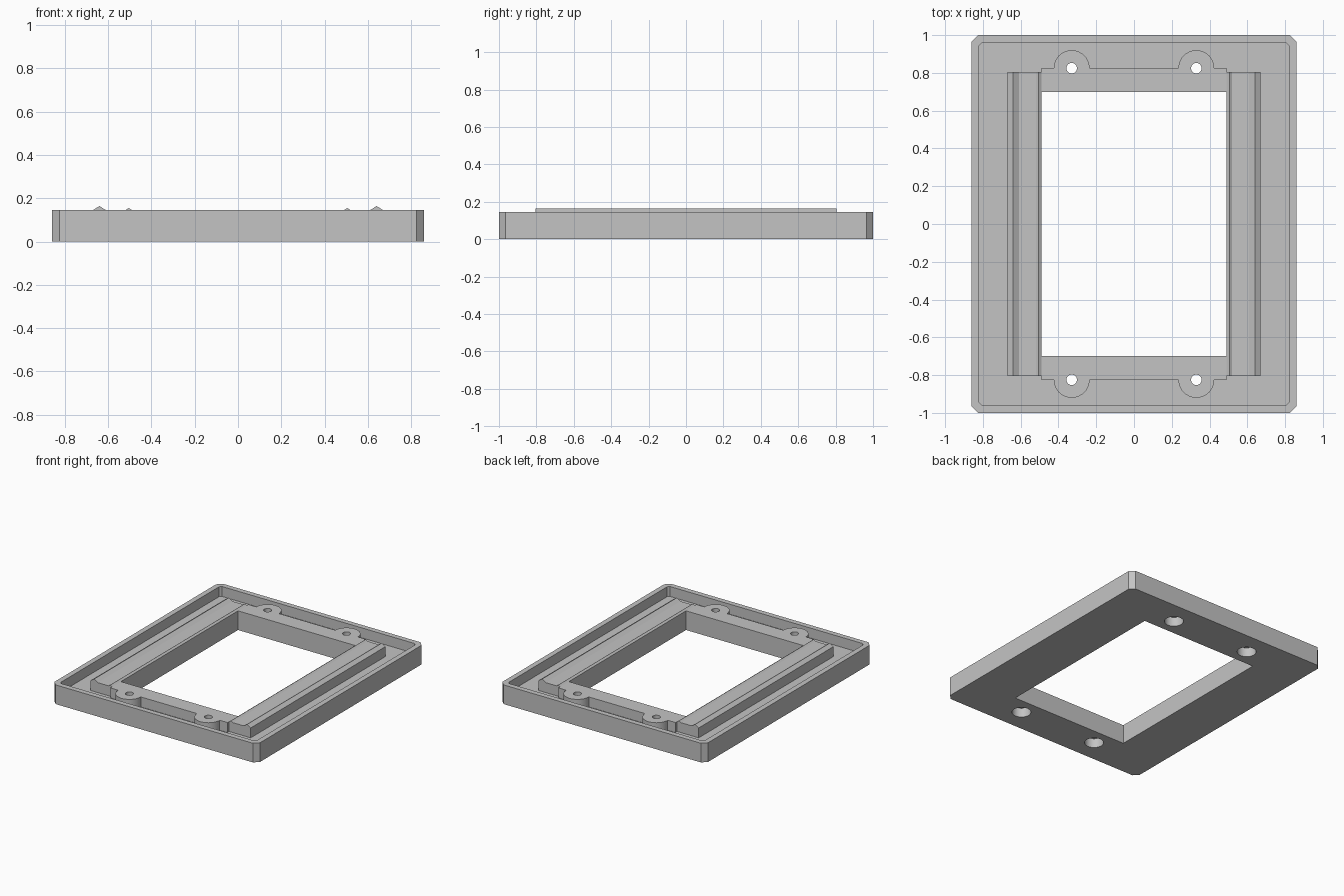
import bpy, bmesh, math
from mathutils import Vector

if "Cube" in bpy.data.objects:
    bpy.data.objects.remove(bpy.data.objects["Cube"])

TOP, FLOOR = 0.145, 0.07        # rim height and recess floor height
OPEN_X, OPEN_Y = 0.49, 0.70     # half size of the central opening
HOLE_X, HOLE_Y = 0.33, 0.825    # screw hole positions

grey = bpy.data.materials.new("plain grey")
grey.use_nodes = True
grey.diffuse_color = (0.55, 0.55, 0.55, 1)
grey.node_tree.nodes["Principled BSDF"].inputs["Base Color"].default_value = grey.diffuse_color


def prism(name, points, direction):
    """Extrude a closed outline of 3D points along a direction."""
    bm = bmesh.new()
    face = bm.faces.new([bm.verts.new(p) for p in points])
    moved = bmesh.ops.extrude_face_region(bm, geom=[face])["geom"]
    bmesh.ops.translate(bm, vec=Vector(direction),
                        verts=[v for v in moved if isinstance(v, bmesh.types.BMVert)])
    bmesh.ops.recalc_face_normals(bm, faces=bm.faces[:])
    mesh = bpy.data.meshes.new(name)
    bm.to_mesh(mesh)
    bm.free()
    mesh.materials.append(grey)
    obj = bpy.data.objects.new(name, mesh)
    bpy.context.collection.objects.link(obj)
    return obj


def plate(name, hx, hy, c, z0, z1):
    """Rectangular block with chamfered vertical corners."""
    pts = []
    for sx, sy in ((1, 1), (-1, 1), (-1, -1), (1, -1)):
        pair = [(sx * hx, sy * (hy - c), z0), (sx * (hx - c), sy * hy, z0)]
        if c == 0:
            pair = pair[:1]
        pts += pair if sx == sy else pair[::-1]
    return prism(name, pts, (0, 0, z1 - z0))


def cylinder(name, x, y, r, z0, z1, n=40):
    ring = [(x + r * math.cos(2 * math.pi * i / n),
             y + r * math.sin(2 * math.pi * i / n), z0) for i in range(n)]
    return prism(name, ring, (0, 0, z1 - z0))


def cut(target, cutter):
    cutter.hide_render = True
    mod = target.modifiers.new("cut", "BOOLEAN")
    mod.operation, mod.solver, mod.object = "DIFFERENCE", "EXACT", cutter
    bpy.context.view_layer.objects.active = target
    bpy.ops.object.modifier_apply(modifier=mod.name)
    bpy.data.objects.remove(cutter)


# Tray with chamfered corners, shallow recess and central opening
tray = plate("tray_frame", 0.86, 1.0, 0.035, 0, TOP)
cut(tray, plate("recess_cutter", 0.82, 0.96, 0.015, FLOOR, 0.3))
cut(tray, plate("opening_cutter", OPEN_X, OPEN_Y, 0, -0.1, 0.3))

smooth_parts = [tray]
for side, sy in (("back", 1), ("front", -1)):
    # Cross bar with two rounded screw lugs
    outline = [(OPEN_X, OPEN_Y), (OPEN_X, HOLE_Y)]
    for cx in (HOLE_X, -HOLE_X):
        outline += [(cx + 0.095 * math.cos(math.pi * i / 20),
                     HOLE_Y + 0.095 * math.sin(math.pi * i / 20)) for i in range(21)]
    outline += [(-OPEN_X, HOLE_Y), (-OPEN_X, OPEN_Y)]
    bar = prism(side + "_cross_bar", [(x, sy * y, FLOOR) for x, y in outline],
                (0, 0, TOP - FLOOR))
    smooth_parts.append(bar)
    # Screw holes, wide underneath and narrow through the lug
    for x in (HOLE_X, -HOLE_X):
        cut(bar, cylinder("hole_cutter", x, sy * HOLE_Y, 0.028, -0.1, 0.3))
        cut(tray, cylinder("screw_head_cutter", x, sy * HOLE_Y, 0.066, -0.1, FLOOR + 0.02))

# Side rails, each with a large outer ridge and a small inner ridge
rail_profile = [(0.49, FLOOR), (0.49, TOP), (0.505, 0.155), (0.52, TOP),
                (0.61, TOP), (0.64, 0.164), (0.67, TOP), (0.67, FLOOR)]
for side, sx in (("left", 1), ("right", -1)):
    prism(side + "_rail", [(sx * x, -0.805, z) for x, z in rail_profile], (0, 1.61, 0))

# Smooth the round walls, keep every edge crisp
for obj in smooth_parts:
    bpy.ops.object.select_all(action="DESELECT")
    obj.select_set(True)
    bpy.context.view_layer.objects.active = obj
    bpy.ops.object.shade_smooth_by_angle(angle=math.radians(25))
